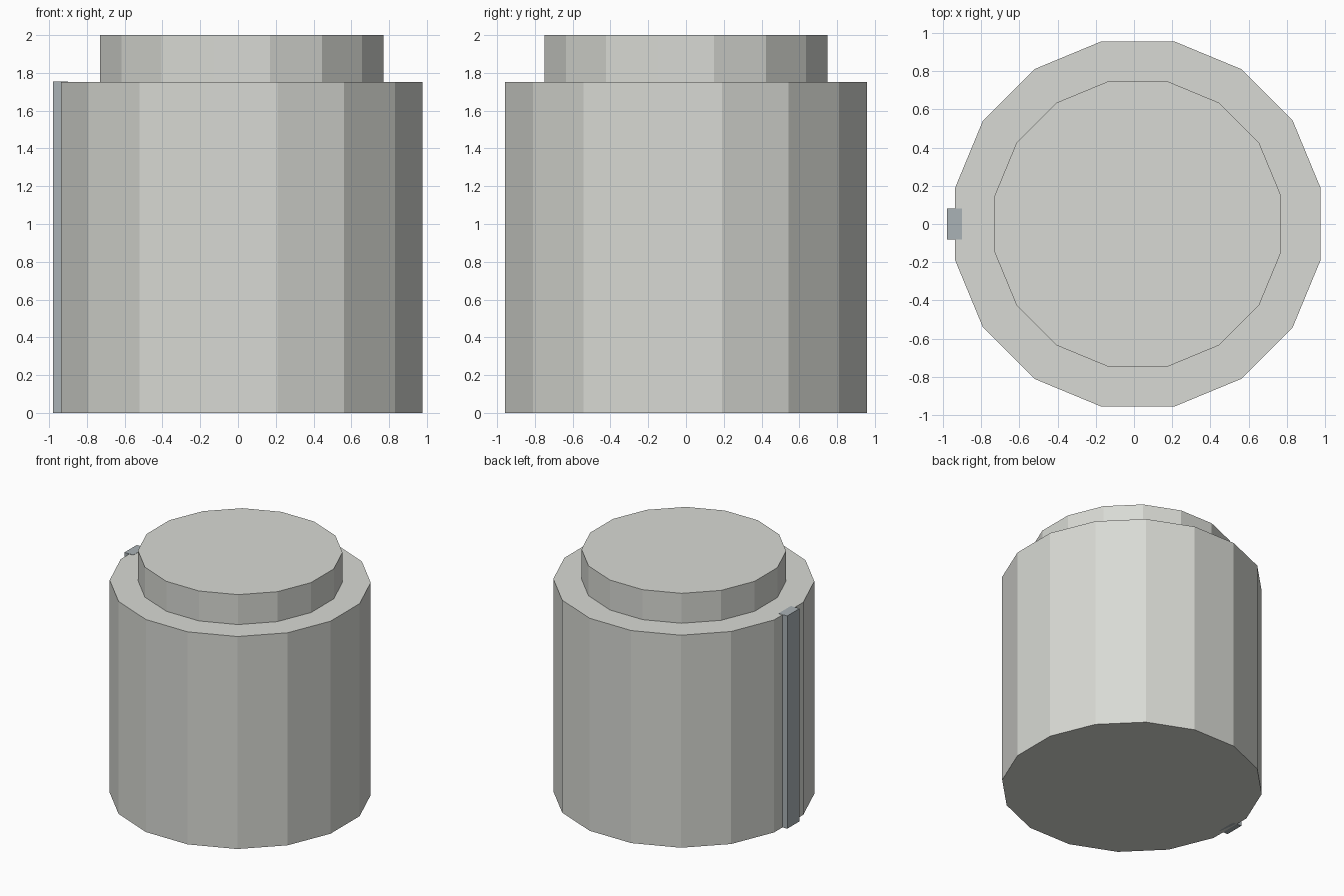
import bpy
import math

default = bpy.data.objects.get("Cube")
if default:
    bpy.data.objects.remove(default, do_unlink=True)

SIDES = 16
AXIS_X = 0.02
SHOULDER = 1.753


def make_material(name, rgb):
    mat = bpy.data.materials.new(name)
    mat.use_nodes = True
    colour = (*rgb, 1.0)
    mat.diffuse_color = colour
    mat.node_tree.nodes["Principled BSDF"].inputs["Base Color"].default_value = colour
    return mat


def finish(name, mat):
    obj = bpy.context.object
    obj.name = name
    bpy.ops.object.transform_apply(location=True, rotation=True, scale=True)
    obj.data.materials.append(mat)
    return obj


def drum(name, apothem, bottom, top, mat):
    # Flat sides face the axes, so turn by half a side
    bpy.ops.mesh.primitive_cylinder_add(
        vertices=SIDES, radius=apothem / math.cos(math.pi / SIDES),
        depth=top - bottom, location=(AXIS_X, 0, (top + bottom) / 2),
        rotation=(0, 0, math.pi / SIDES))
    return finish(name, mat)


def box(name, low, high, mat):
    bpy.ops.mesh.primitive_cube_add(
        size=1, location=[(a + b) / 2 for a, b in zip(low, high)])
    bpy.context.object.scale = [b - a for a, b in zip(low, high)]
    return finish(name, mat)


light_grey = make_material("light warm grey", (0.69, 0.70, 0.66))
blue_grey = make_material("blue grey", (0.40, 0.445, 0.465))

# Tank body and raised lid
drum("tank_body", 0.957, 0, SHOULDER, light_grey)
drum("tank_lid", 0.75, SHOULDER - 0.05, 2, light_grey)

# Vertical strip on the side, flush with the shoulder
box("side_strip", (-0.98, -0.08, 0), (-0.90, 0.08, SHOULDER + 0.002), blue_grey)
